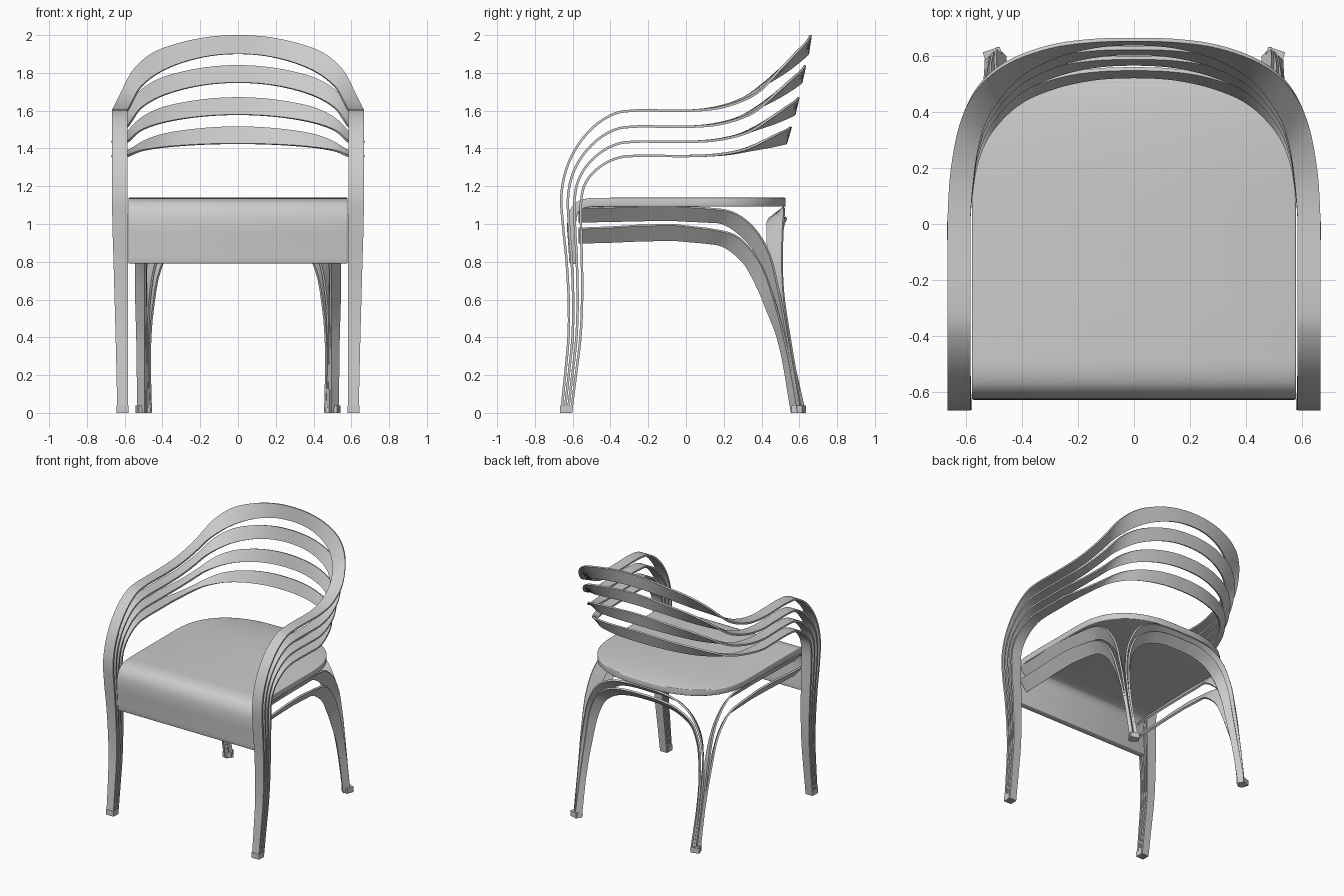
import bpy, math
from mathutils import Vector

if "Cube" in bpy.data.objects:
    bpy.data.objects.remove(bpy.data.objects["Cube"])


def spline(pts, sub):
    """Smooth curve through points of any dimension (chord-length Hermite)."""
    P = [Vector(p) for p in pts]
    t = [0.0]
    for a, b in zip(P, P[1:]):
        t.append(t[-1] + (b - a).length)
    n = len(P)
    T = []
    for i in range(n):
        if i == 0:
            T.append((P[1] - P[0]) / (t[1] - t[0]))
        elif i == n - 1:
            T.append((P[-1] - P[-2]) / (t[-1] - t[-2]))
        else:
            h0, h1 = t[i] - t[i - 1], t[i + 1] - t[i]
            T.append(((P[i] - P[i - 1]) / h0 * h1 + (P[i + 1] - P[i]) / h1 * h0) / (h0 + h1))
    out = []
    for i in range(n - 1):
        h = t[i + 1] - t[i]
        for j in range(sub):
            s = j / sub
            out.append(P[i] * (2*s**3 - 3*s*s + 1) + T[i] * (h * (s**3 - 2*s*s + s))
                       + P[i + 1] * (3*s*s - 2*s**3) + T[i + 1] * (h * (s**3 - s*s)))
    out.append(P[-1])
    return out


def sheet(name, rows, thick, offset=0.0, bevel=0.0):
    """Two-edged strip given as (edge a, edge b) rows, made solid."""
    verts = [v for r in rows for v in r]
    faces = [(2*i, 2*i + 1, 2*i + 3, 2*i + 2) for i in range(len(rows) - 1)]
    me = bpy.data.meshes.new(name)
    me.from_pydata(verts, [], faces)
    ob = bpy.data.objects.new(name, me)
    bpy.context.collection.objects.link(ob)
    bpy.ops.object.select_all(action='DESELECT')
    bpy.context.view_layer.objects.active = ob
    ob.select_set(True)
    m = ob.modifiers.new("solid", 'SOLIDIFY')
    m.thickness, m.offset = thick, offset
    bpy.ops.object.modifier_apply(modifier=m.name)
    if bevel:
        m = ob.modifiers.new("bevel", 'BEVEL')
        m.width, m.segments, m.angle_limit = bevel, 3, math.radians(50)
        bpy.ops.object.modifier_apply(modifier=m.name)
    bpy.ops.object.shade_smooth_by_angle(angle=math.radians(40))
    return ob


def ribbon(name, a, b, thick=0.013, mirror=False, sub=4):
    """Strip between edge curves a and b; mirror continues it across x = 0."""
    ctrl = [tuple(p) + tuple(q) for p, q in zip(a, b)]
    if mirror:
        ctrl += [(-c[0], c[1], c[2], -c[3], c[4], c[5]) for c in reversed(ctrl[:-1])]
    rows = [((c[0], c[1], c[2]), (c[3], c[4], c[5])) for c in spline(ctrl, sub)]
    return sheet(name, rows, thick)


def flip(pts):
    return [(-x, y, z) for x, y, z in pts]


# Four nested bands: front leg, arm, backrest, arm, front leg
leg = [(0, -.66, .017, .64), (.2, -.64, .019, .643), (.4, -.622, .021, .648),
       (.8, -.632, .027, .659), (1.0, -.652, .032, .665)]
bend = [(-.66, 1.15), (-.645, 1.25), (-.605, 1.36), (-.54, 1.46), (-.45, 1.545),
        (-.36, 1.59), (-.28, 1.6), (-.1, 1.6)]
out_back = [(.667, .03, 1.6), (.655, .2, 1.62), (.62, .37, 1.69), (.55, .5, 1.82),
            (.45, .58, 1.905), (.3, .635, 1.96), (.15, .656, 1.99), (0, .66, 2.0)]
in_back = [(.585, .02, 1.6), (.575, .15, 1.615), (.555, .28, 1.655), (.51, .405, 1.73),
           (.42, .52, 1.80), (.29, .595, 1.856), (.145, .635, 1.89), (0, .645, 1.9)]
arm_z = [1.6, 1.515, 1.435, 1.36]
top = [(.66, 2.0), (.63, 1.84), (.595, 1.67), (.555, 1.515)]
low = [(.645, 1.9), (.61, 1.748), (.573, 1.578), (.528, 1.425)]
for k in range(4):
    za = arm_z[k]
    a = [(x, y + d * k, z) for z, y, d, x in leg]
    b = [(.583, y + d * k, z) for z, y, d, x in leg]
    for y, z in bend:
        yy = -.28 + (y + .28) * (1 - .095 * k) if y < -.28 else y
        zz = 1.15 + (z - 1.15) * (za - 1.15) / .45
        a.append((.667, yy, zz))
        b.append((.585, yy, zz))
    for i in range(8):
        for src, end, dst, rise in ((out_back, top, a, .4), (in_back, low, b, .3)):
            x, y, z = src[i]
            f = math.sin(math.pi * i / 7)
            dst.append((x - .022 * k * f * (dst is a), y * end[k][0] / end[0][0],
                        za + (z - 1.6) * (end[k][1] - za) / rise))
    ribbon("arm_and_back_band_%d" % (k + 1), a, b, mirror=True, sub=5)

# Side rails that bend down into the back legs
rails = {
    "upper_side_rail": (
        [(.52, .605, 0), (.53, .535, .4), (.535, .49, .65), (.54, .42, .89), (.545, .34, 1.0),
         (.55, .24, 1.065), (.56, .1, 1.085), (.575, -.57, 1.085)],
        [(.48, .57, 0), (.485, .505, .4), (.485, .46, .62), (.485, .38, .83), (.485, .3, .93),
         (.49, .2, 1.0), (.5, .09, 1.012), (.51, -.57, 1.012)]),
    "lower_side_rail": (
        [(.53, .595, 0), (.535, .52, .4), (.54, .46, .62), (.54, .4, .78), (.545, .33, .88),
         (.55, .25, .945), (.56, .12, .975), (.575, -.57, .977)],
        [(.49, .56, 0), (.49, .485, .4), (.49, .43, .54), (.49, .37, .68), (.49, .3, .80),
         (.49, .2, .88), (.5, .1, .9), (.51, -.57, .9)])}
for name, (a, b) in rails.items():
    ribbon(name + "_right", a, b)
    ribbon(name + "_left", flip(a), flip(b))

# Arches running from one back leg to the other
ribbon("upper_back_arch",
       [(.505, .62, 0), (.515, .55, .4), (.505, .515, .65), (.46, .51, .87), (.38, .515, 1.0),
        (.28, .52, 1.06), (.15, .52, 1.085), (0, .52, 1.088)],
       [(.47, .585, 0), (.475, .51, .4), (.465, .46, .62), (.42, .435, .83), (.34, .43, .94),
        (.25, .43, 1.0), (.12, .44, 1.025), (0, .44, 1.025)], mirror=True)
ribbon("lower_back_arch",
       [(.495, .63, 0), (.495, .555, .35), (.48, .515, .6), (.45, .5, .8), (.4, .5, .91),
        (.3, .515, .99), (.15, .53, 1.03), (0, .53, 1.035)],
       [(.46, .595, 0), (.465, .52, .35), (.45, .48, .55), (.41, .455, .76), (.36, .45, .86),
        (.27, .46, .93), (.13, .47, .97), (0, .47, .975)], mirror=True)

# Seat: waterfall front, flat top, rounded back corners
prof = spline([(-.617, .79), (-.624, .9), (-.629, 1.0), (-.617, 1.07), (-.582, 1.115),
               (-.53, 1.134), (-.45, 1.138), (-.2, 1.139), (.05, 1.139)], 3)
rows = [((-.58, y, z), (.58, y, z)) for y, z in prof]
for i in range(1, 15):
    t = math.radians(84) * i / 14
    w = .58 * math.cos(t) ** .8
    y = .05 + .48 * math.sin(t) ** .8
    rows.append(((-w, y, 1.139), (w, y, 1.139)))
sheet("seat", rows, .047, offset=-1, bevel=.012)

# Feet
for s, side in ((1, "right"), (-1, "left")):
    for name, x, y, rot in (("front_foot", .611, -.637, 0), ("back_foot", .502, .597, -18)):
        bpy.ops.mesh.primitive_cube_add(size=1, location=(s * x, y, .02),
                                        rotation=(0, 0, s * math.radians(rot)))
        ob = bpy.context.object
        ob.name = name + "_" + side
        ob.scale = (.064, .058, .04)
